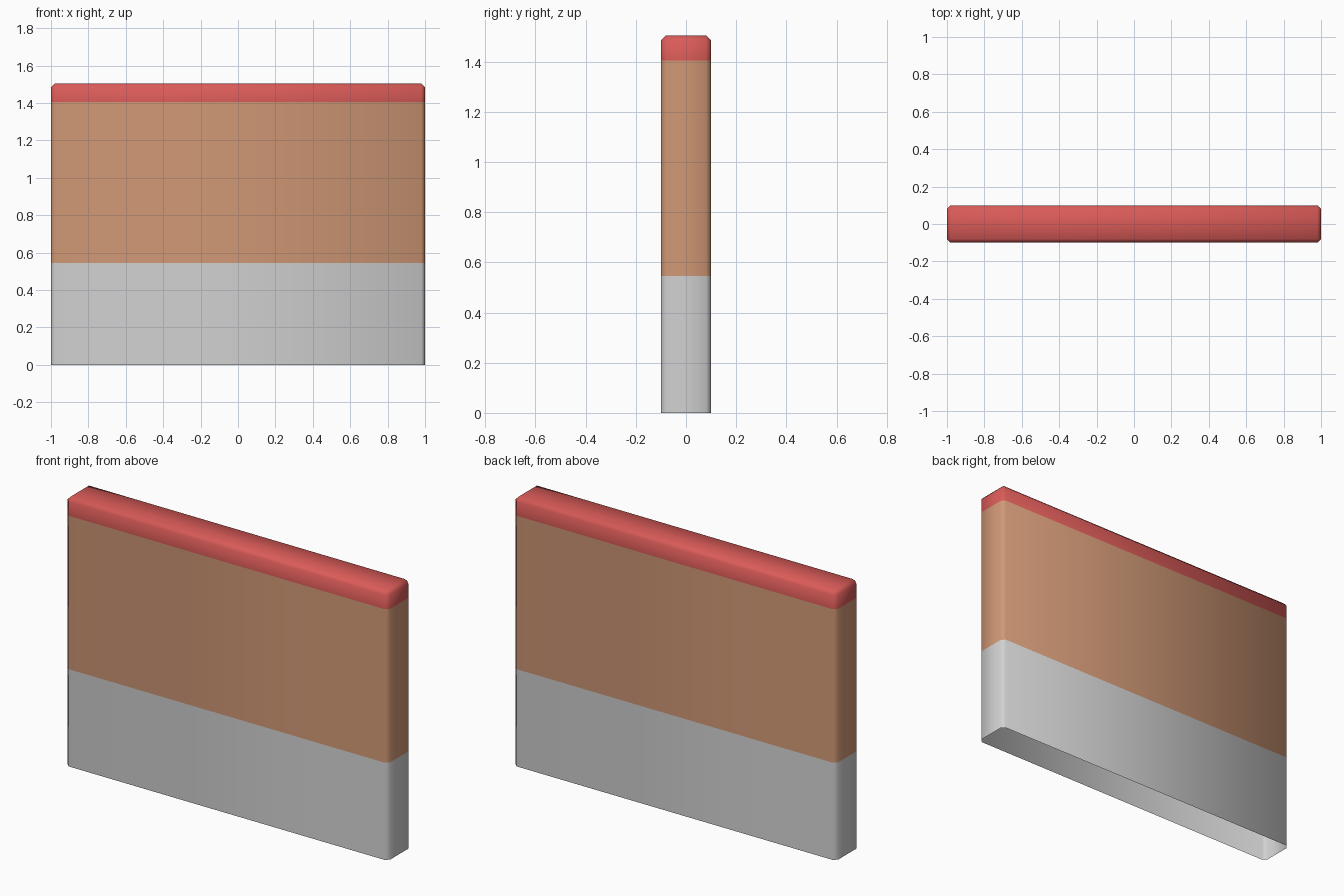
import bpy, bmesh
from mathutils import Matrix

if "Cube" in bpy.data.objects:
    bpy.data.objects.remove(bpy.data.objects["Cube"])

WIDTH, DEPTH, HEIGHT, BEVEL = 2.0, 0.2, 1.505, 0.02
BANDS = (0.545, 1.405)  # heights where the colour changes


def material(name, rgb):
    mat = bpy.data.materials.new(name)
    mat.diffuse_color = (*rgb, 1.0)
    mat.use_nodes = True
    mat.node_tree.nodes["Principled BSDF"].inputs["Base Color"].default_value = mat.diffuse_color
    return mat


# Wall block with chamfered upright and top edges
bm = bmesh.new()
bmesh.ops.create_cube(bm, size=1.0, matrix=Matrix.Translation((0, 0, HEIGHT / 2))
                      @ Matrix.Diagonal((WIDTH, DEPTH, HEIGHT, 1)))
edges = [e for e in bm.edges if max(v.co.z for v in e.verts) > 0.1]
bmesh.ops.bevel(bm, geom=edges, offset=BEVEL, segments=1, profile=0.5,
                affect='EDGES', clamp_overlap=True)

# Open underside
bottom = [f for f in bm.faces if f.calc_center_median().z < 0.001]
bmesh.ops.delete(bm, geom=bottom, context='FACES')

# Cut the colour bands and paint them by height
for z in BANDS:
    bmesh.ops.bisect_plane(bm, geom=bm.verts[:] + bm.edges[:] + bm.faces[:],
                           plane_co=(0, 0, z), plane_no=(0, 0, 1))
for f in bm.faces:
    f.material_index = sum(f.calc_center_median().z > z for z in BANDS)
    f.smooth = True

mesh = bpy.data.meshes.new("wall")
bm.to_mesh(mesh)
bm.free()
for mat in (material("light grey base", (0.64, 0.64, 0.64)),
            material("tan plaster", (0.635, 0.315, 0.180)),
            material("red coping", (0.70, 0.105, 0.098))):
    mesh.materials.append(mat)
wall = bpy.data.objects.new("wall", mesh)
bpy.context.collection.objects.link(wall)
